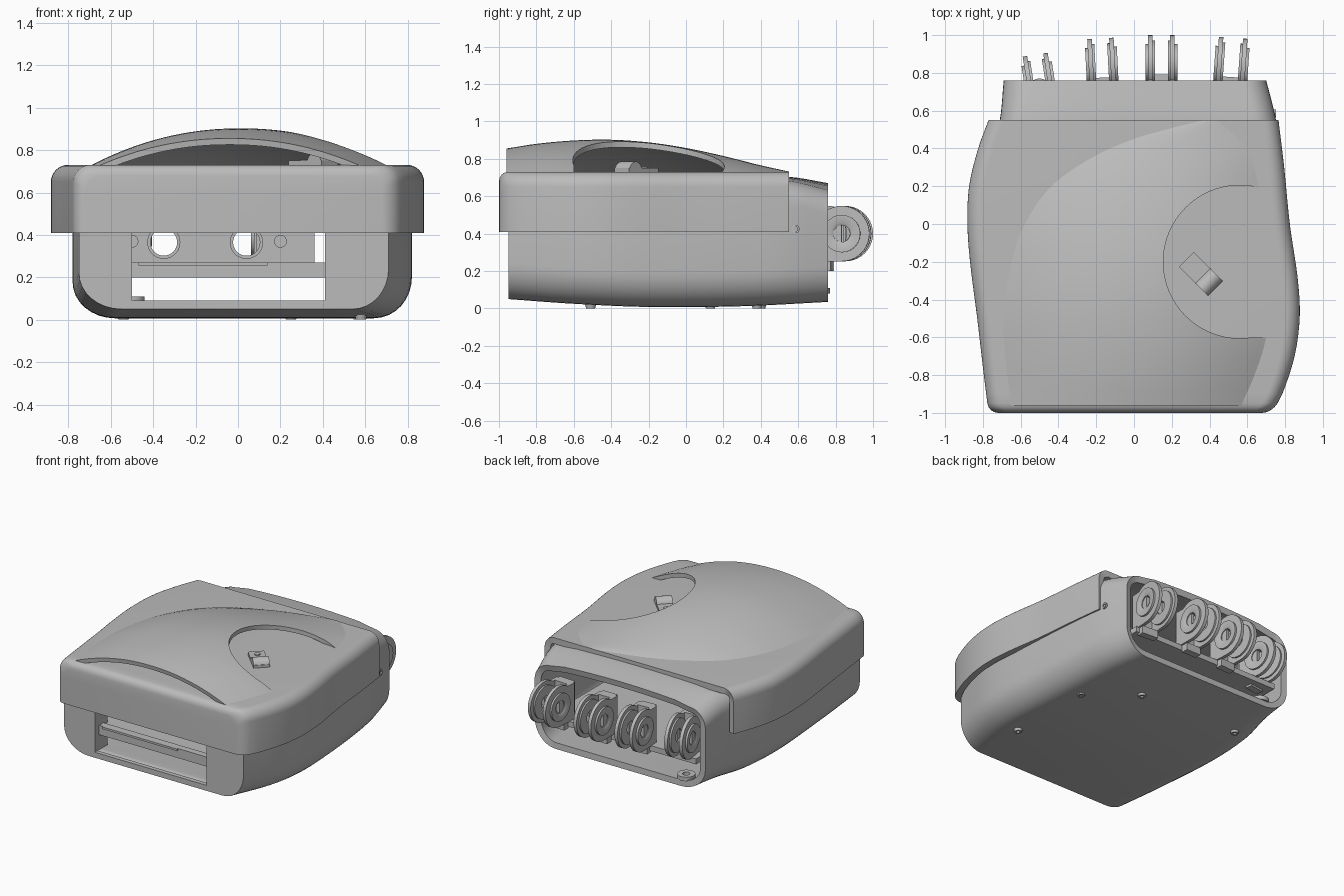
import bpy, bmesh, math
from mathutils import Matrix, Vector

if "Cube" in bpy.data.objects:
    bpy.data.objects.remove(bpy.data.objects["Cube"])

grey = bpy.data.materials.new("plain grey")
grey.use_nodes = True
tone = (0.5, 0.5, 0.5, 1)
grey.diffuse_color = tone
grey.node_tree.nodes["Principled BSDF"].inputs["Base Color"].default_value = tone


def curve(table, y):
    """Smooth interpolation through (y, value) pairs."""
    n = len(table)
    if y <= table[0][0]:
        return table[0][1]
    if y >= table[-1][0]:
        return table[-1][1]
    slope = lambda i: ((table[min(i + 1, n - 1)][1] - table[max(i - 1, 0)][1])
                       / (table[min(i + 1, n - 1)][0] - table[max(i - 1, 0)][0]))
    i = max(k for k in range(n - 1) if table[k][0] <= y)
    (a, p), (b, q) = table[i], table[i + 1]
    h, t = b - a, (y - a) / (b - a)
    return ((2*t**3 - 3*t*t + 1) * p + (t**3 - 2*t*t + t) * h * slope(i)
            + (3*t*t - 2*t**3) * q + (t**3 - t*t) * h * slope(i + 1))


def spread(a, b, n):
    return [a + (b - a) * i / n for i in range(n + 1)]


def finish(name, bm, matrix=None):
    bmesh.ops.recalc_face_normals(bm, faces=bm.faces)
    if matrix:
        bm.transform(matrix)
    me = bpy.data.meshes.new(name)
    bm.to_mesh(me)
    bm.free()
    me.materials.append(grey)
    ob = bpy.data.objects.new(name, me)
    bpy.context.scene.collection.objects.link(ob)
    return ob


def bake(ob, thickness=0, cutters=()):
    """Thicken, cut, and shade a part."""
    if thickness:
        m = ob.modifiers.new("wall", "SOLIDIFY")
        m.thickness, m.offset, m.use_even_offset = thickness, -1, False
    for c in cutters:
        m = ob.modifiers.new("cut", "BOOLEAN")
        m.object, m.solver = c, "EXACT"
    deps = bpy.context.evaluated_depsgraph_get()
    me = bpy.data.meshes.new_from_object(ob.evaluated_get(deps))
    ob.modifiers.clear()
    ob.data = me
    for c in cutters:
        bpy.data.objects.remove(c)
    bpy.ops.object.select_all(action="DESELECT")
    ob.select_set(True)
    bpy.context.view_layer.objects.active = ob
    bpy.ops.object.shade_smooth_by_angle(angle=math.radians(32))
    return ob


def loft(name, rows, closed, cap):
    bm = bmesh.new()
    vs = [[bm.verts.new(p) for p in r] for r in rows]
    n = len(rows[0])
    for a, b in zip(vs, vs[1:]):
        for i in range(n if closed else n - 1):
            j = (i + 1) % n
            bm.faces.new((a[i], a[j], b[j], b[i]))
    if cap:
        bm.faces.new(vs[0])
    return finish(name, bm)


def box(name, x0, x1, y0, y1, z0, z1, matrix=None):
    bm = bmesh.new()
    bmesh.ops.create_cube(bm, size=1)
    bm.transform(Matrix.Translation(((x0+x1)/2, (y0+y1)/2, (z0+z1)/2))
                 @ Matrix.Diagonal((x1-x0, y1-y0, z1-z0, 1)))
    return finish(name, bm, matrix)


def rod(name, centre, r, depth, axis="Z"):
    bm = bmesh.new()
    bmesh.ops.create_cone(bm, cap_ends=True, segments=64, radius1=r, radius2=r, depth=depth)
    turn = {"X": Matrix.Rotation(math.pi/2, 4, "Y"), "Y": Matrix.Rotation(math.pi/2, 4, "X"),
            "Z": Matrix()}[axis]
    return finish(name, bm, Matrix.Translation(centre) @ turn)


def ring(name, profile, matrix):
    """Closed (radius, offset) profile turned about the local x axis."""
    bm = bmesh.new()
    n = 40
    vs = [[bm.verts.new((o, r*math.cos(k*math.tau/n), r*math.sin(k*math.tau/n)))
           for r, o in profile] for k in range(n)]
    for k in range(n):
        a, b = vs[k], vs[(k + 1) % n]
        for i in range(len(profile)):
            j = (i + 1) % len(profile)
            bm.faces.new((a[i], a[j], b[j], b[i]))
    return bake(finish(name, bm, matrix))


def arc(cx, cz, rx, rz, a0, a1, n=8):
    return [(cx + rx*math.cos(math.radians(a)), cz + rz*math.sin(math.radians(a)))
            for a in spread(a0, a1, n)]


# Lower shell: hollow rounded loft, open at the back
body_l = [(-.95, -.75), (-.4, -.765), (0, -.78), (.3, -.765), (.55, -.71), (.76, -.69)]
body_r = [(-.95, .71), (-.6, .80), (-.35, .82), (0, .805), (.3, .782), (.55, .752), (.76, .70)]
body_b = [(-.95, .05), (-.6, .025), (-.2, .008), (.3, .012), (.76, .035)]
body_t = [(-.95, .69), (.4, .69), (.55, .685), (.76, .635)]
rows = []
for y in spread(-.95, .76, 30):
    l, r, b, t = (curve(c, y) for c in (body_l, body_r, body_b, body_t))
    hump = .035 * max(0, (y - .3) / .46)
    pts = arc(l + .2, b + .17, .2, .17, 270, 180) + arc(l + .13, t - .13, .13, .13, 180, 90)
    for x in spread(l + .13, r - .13, 10)[1:-1]:
        s = (x - l) / (r - l) * 2 - 1
        pts.append((x, t + hump * (1 - s * s)))
    pts += arc(r - .13, t - .13, .13, .13, 90, 0) + arc(r - .17, b + .19, .17, .19, 0, -90)
    rows.append([(x, y, z) for x, z in pts])
window = box("window_cutter", -.5, .41, -1.1, -.85, .09, .5)
bake(loft("lower_shell", rows, True, True), .045, [window])
for name, x0 in (("left_jamb", .41), ("right_jamb", -.55)):
    box(name, x0, x0 + .05, -.93, -.8, .09, .5)

# Upper cover: skirt with rounded shoulders and flat deck
cover_l = [(-1, -.77), (-.8, -.795), (-.5, -.83), (-.2, -.868), (0, -.882), (.2, -.873),
           (.4, -.825), (.55, -.77)]
cover_r = [(-1, .73), (-.9, .785), (-.7, .85), (-.5, .877), (-.3, .868), (0, .825),
           (.3, .795), (.55, .765)]
rows = []
for y in [-1, -.996, -.985, -.97, -.95] + spread(-.9, .55, 28):
    inset = .05 - math.sqrt(max(0, .05**2 - max(0, -.95 - y)**2))
    l, r, t = curve(cover_l, y) + inset, curve(cover_r, y) - inset, .73 - inset
    pts = [(l, .41)] + arc(l + .08, t - .08, .08, .08, 180, 90)
    pts += arc(r - .08, t - .08, .08, .08, 90, 0) + [(r, .41)]
    rows.append([(x, y, z) for x, z in pts])
bake(loft("upper_cover", rows, False, True), .045)

# Domed top: thin arched shell, open at the front, with a round side cutout
dome_l = [(-.96, -.65), (-.7, -.685), (-.45, -.69), (-.2, -.65), (0, -.58), (.2, -.44),
          (.35, -.23), (.46, .02), (.55, .36)]
dome_r = [(-.96, .57), (-.8, .64), (-.6, .70), (-.2, .72), (.2, .66), (.4, .60), (.55, .45)]
dome_t = [(-.96, .855), (-.8, .88), (-.6, .898), (-.4, .902), (-.2, .888), (0, .858),
          (.2, .815), (.4, .765), (.55, .732)]
rows = []
for y in spread(-.96, .55, 36):
    l, r, t = (curve(c, y) for c in (dome_l, dome_r, dome_t))
    rows.append([(l + (r - l) * s, y, .729 + (t - .729) * (1 - abs(2*s - 1)**2.1))
                 for s in spread(0, 1, 36)])
dome = loft("domed_top", rows, False, False)
if sum(p.normal.z for p in dome.data.polygons) < 0:
    dome.data.flip_normals()
bake(dome, .03, [rod("round_cutter", (.56, -.2, .8), .405, .5),
                 box("side_cutter", .56, 1.1, -.6, .19, .55, 1.05)])

# Small latch on the deck
turn = Matrix.Translation((.355, -.265, .73)) @ Matrix.Rotation(math.radians(-45), 4, "Z")
box("latch_base", -.11, .11, -.055, .055, -.01, .02, turn)
half = [(0, 0)] + arc(.06, 0, .05, .055, 180, 0, 12)
rows = [[tuple(turn @ Vector((x, y, z))) for x, z in half[1:]] for y in (-.055, .055)]
latch = loft("latch_barrel", rows, True, True)
bm = bmesh.new()
bm.from_mesh(latch.data)
bmesh.ops.holes_fill(bm, edges=bm.edges)
bmesh.ops.recalc_face_normals(bm, faces=bm.faces)
bm.to_mesh(latch.data)
bm.free()
bake(latch)
bake(rod("latch_pin", tuple(turn @ Vector((-.06, 0, .022))), .02, .008))

# Inner shelf, and mounting plate with two round openings
box("inner_shelf", -.6, .6, -.85, .74, .215, .255)
box("shelf_front_beam", -.52, .43, -.9, -.85, .2, .27)
box("shelf_lip", -.47, .14, -.91, -.9, .255, .27)
bake(box("mounting_plate", -.6, .36, -.72, -.69, .25, .68), 0,
     [rod("hole_cutter", (x, -.7, .365), .063, .2, "Y") for x in (-.35, .04)])
quarter = Matrix.Rotation(math.pi/2, 4, "Z")
for x in (-.35, .04):
    ring("plate_collar", [(.063, -.02), (.078, -.02), (.078, .02), (.063, .02)],
         Matrix.Translation((x, -.715, .365)) @ quarter)
for x in (-.5, .2):
    bake(rod("plate_boss", (x, -.722, .37), .03, .012, "Y"))

# Four finger knuckles: paired flanged discs joined by a bracket
for x, y, tilt, gap in ((-.5, .75, 9, .055), (-.17, .835, 3, .058),
                        (.145, .852, 0, .058), (.515, .838, -4, .064)):
    base = Matrix.Translation((x, y, .40)) @ Matrix.Rotation(math.radians(tilt), 4, "Z")
    for s in (-1, 1):
        at = base @ Matrix.Translation((s * gap, 0, 0))
        ring("knuckle_disc", [(.045, -.012), (.148, -.012), (.148, .012), (.045, .012)], at)
        ring("knuckle_hub", [(.045, .012*s), (.1, .012*s), (.1, .026*s), (.06, .026*s),
                             (.045, .018*s)], at)
        ring("knuckle_inner_hub", [(.045, -.012*s), (.12, -.012*s), (.12, -.024*s),
                                   (.045, -.024*s)], at)
        box("knuckle_arm", -.012, .012, -.16, 0, -.148, .12, at)
    box("knuckle_bracket", -gap, gap, -.18, -.11, -.148, .12, base)
    box("knuckle_foot", -gap, gap, -.11, -.06, -.2, -.145, base)

# Washer at the back, underside screws and side pin
upright = Matrix.Rotation(math.pi/2, 4, "Y")
ring("washer", [(.025, 0), (.06, 0), (.06, .03), (.025, .03)],
     Matrix.Translation((-.5, .71, .11)) @ upright)
for x, y in ((.57, .13), (.25, .38), (.58, -.51), (-.54, .40)):
    ring("underside_screw", [(.012, -.02), (.032, -.02), (.024, .012), (.012, .012)],
         Matrix.Translation((x, y, .012)) @ upright)
ring("side_pin", [(.012, -.02), (.022, -.02), (.022, .008), (.012, .008)],
     Matrix.Translation((.745, .585, .425)))
